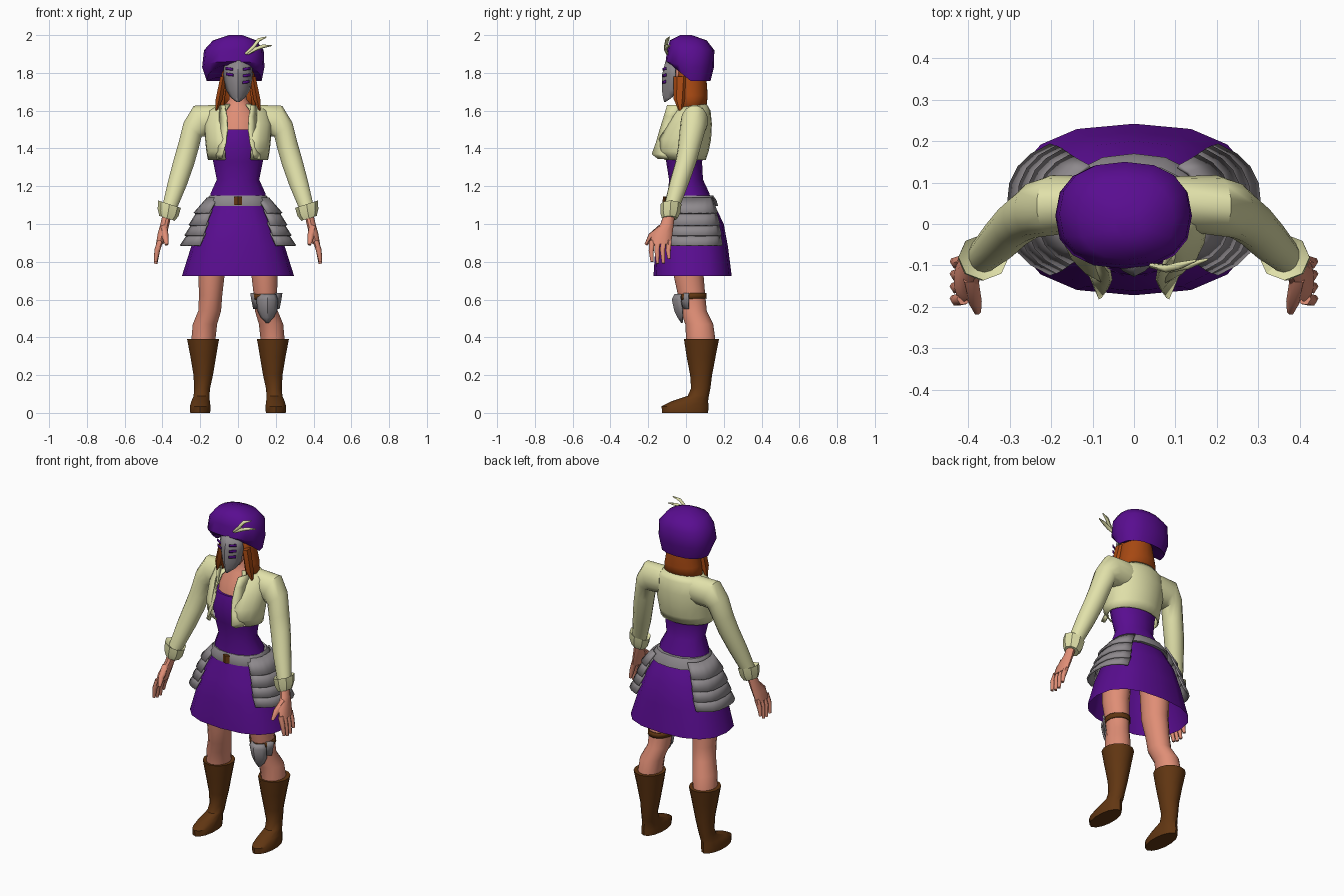
import bpy, bmesh, math
from mathutils import Vector


def material(name, rgb):
    m = bpy.data.materials.new(name)
    m.diffuse_color = (*rgb, 1)
    return m


PURPLE = material("purple cloth", (0.1, 0.004, 0.28))
CREAM = material("cream cloth", (0.75, 0.75, 0.4))
SKIN = material("skin", (0.74, 0.27, 0.18))
STEEL = material("steel grey", (0.27, 0.25, 0.265))
LEATHER = material("brown leather", (0.12, 0.037, 0.006))
HAIR = material("copper hair", (0.38, 0.065, 0.006))


def finish(name, verts, faces, mat, thick=0, angle=40):
    me = bpy.data.meshes.new(name)
    me.from_pydata(verts, [], faces)
    me.materials.append(mat)
    ob = bpy.data.objects.new(name, me)
    bpy.context.collection.objects.link(ob)
    if thick:
        mod = ob.modifiers.new("thickness", 'SOLIDIFY')
        mod.thickness = thick
    bpy.ops.object.select_all(action='DESELECT')
    ob.select_set(True)
    bpy.context.view_layer.objects.active = ob
    bpy.ops.object.shade_smooth_by_angle(angle=math.radians(angle))
    return ob


def loft(name, rings, mat, n=14, arc=None, p=1.0, side=1, cap=(True, True), thick=0, angle=40):
    """rings: (x, y, z, rx, ry, tilt in degrees, extra height at the front)"""
    a0, a1 = arc or (0, 360)
    cols = n + 1 if arc else n
    power = lambda v: math.copysign(abs(v) ** p, v)
    verts = []
    for r in rings:
        x, y, z, rx, ry, tilt, lift = (*r, 0, 0)[:7] if len(r) < 7 else r
        t = math.radians(tilt)
        for i in range(cols):
            a = math.radians(a0 + (a1 - a0) * i / n)
            s, c = power(math.sin(a)), power(math.cos(a))
            verts.append((side * (x + rx * s * math.cos(t)), y - ry * c,
                          z + rx * s * math.sin(t) + lift * max(0, c)))
    faces = []
    for j in range(len(rings) - 1):
        for i in range(n):
            k = (i + 1) % cols
            faces.append((j * cols + i, j * cols + k, (j + 1) * cols + k, (j + 1) * cols + i))
    if not arc:
        if cap[0]:
            faces.append(tuple(reversed(range(cols))))
        if cap[1]:
            faces.append(tuple(range(len(verts) - cols, len(verts))))
    if (rings[0][2] > rings[-1][2]) != (side < 0):
        faces = [tuple(reversed(f)) for f in faces]
    return finish(name, verts, faces, mat, thick, angle)


def plate(name, rows, mat, x=0, cols=6, thick=0.008):
    """rows, top to bottom: (z, half width, centre y, edge y)"""
    verts, faces = [], []
    for z, w, yc, ye in rows:
        for i in range(cols + 1):
            u = 2 * i / cols - 1
            verts.append((x + w * u, yc + (ye - yc) * abs(u) ** 1.5, z))
    c = cols + 1
    for j in range(len(rows) - 1):
        for i in range(cols):
            faces.append((j * c + i, (j + 1) * c + i, (j + 1) * c + i + 1, j * c + i + 1))
    return finish(name, verts, faces, mat, thick)


def rod(name, pts, radii, mat, n=6):
    """tapered tube through the points"""
    pts = [Vector(q) for q in pts]
    verts, faces = [], []
    for i, q in enumerate(pts):
        d = (pts[min(i + 1, len(pts) - 1)] - pts[max(i - 1, 0)]).normalized()
        u = d.cross(Vector((0, 1, 0.2))).normalized()
        v = d.cross(u)
        for k in range(n):
            a = 2 * math.pi * k / n
            verts.append(q + radii[i] * (u * math.cos(a) + v * math.sin(a)))
    for j in range(len(pts) - 1):
        for k in range(n):
            m = (k + 1) % n
            faces.append((j * n + k, j * n + m, (j + 1) * n + m, (j + 1) * n + k))
    faces += [tuple(reversed(range(n))), tuple(range(len(verts) - n, len(verts)))]
    return finish(name, verts, faces, mat, angle=60)


# torso
loft("bodice", [(0, .02, 1.08, .15, .115), (0, .015, 1.16, .15, .11), (0, 0, 1.235, .115, .09),
                (0, -.01, 1.33, .135, .095), (0, -.01, 1.42, .145, .115), (0, 0, 1.5, .13, .105)], PURPLE)
loft("chest_and_neck", [(0, 0, 1.46, .12, .098), (0, .015, 1.56, .115, .095), (0, .03, 1.62, .08, .07),
                        (0, .025, 1.66, .048, .05), (0, .015, 1.76, .045, .05)], SKIN)
loft("head", [(0, -.03, 1.67, .03, .03), (0, -.02, 1.71, .055, .065), (0, 0, 1.78, .07, .085),
              (0, .01, 1.87, .06, .07)], SKIN)

# skirt, open underneath
loft("skirt", [(0, .035, .725, .297, .207), (0, .03, .88, .248, .192), (0, .032, 1.0, .2, .168),
               (0, .028, 1.07, .165, .138), (0, .022, 1.12, .145, .118)], PURPLE, n=16, p=.8, cap=(False, True))

# belt and layered hip plates
loft("belt", [(0, .03, 1.095, .172, .14), (0, .025, 1.125, .168, .137), (0, .023, 1.152, .15, .12)],
     STEEL, n=16, p=.85)
loft("buckle", [(0, -.113, 1.1, .022, .012), (0, -.11, 1.145, .022, .012)], LEATHER, n=4, p=.3)
hip_layers = [(1.14, 1.06, .165, .235, .125, .155), (1.075, .995, .212, .262, .145, .17),
              (1.01, .94, .24, .284, .16, .18), (.955, .888, .262, .308, .172, .185)]
for s, label in ((1, "left"), (-1, "right")):
    for i, (z1, z0, r1, r0, d1, d0) in enumerate(hip_layers):
        loft(f"hip_plate_{label}_{i + 1}", [(0, .035, z0, r0, d0), (0, .035, z1, r1, d1)], STEEL,
             n=8, arc=(35, 145), p=.75, side=s, thick=.01, angle=30)

# jacket body, open at the front
loft("jacket", [(0, -.01, 1.34, .16, .115), (0, -.02, 1.385, .168, .14), (0, -.012, 1.45, .175, .145),
                (0, .012, 1.53, .18, .125), (0, .03, 1.6, .16, .1), (0, .04, 1.635, .1, .07)],
     CREAM, n=18, arc=(25, 335), thick=.008)

for s, label in ((1, "left"), (-1, "right")):
    # turned-out lapel
    edge = [(1.63, .075, -.1, .1, -.02), (1.57, .062, -.118, .1, -.07), (1.5, .058, -.14, .1, -.1),
            (1.43, .068, -.16, .11, -.11), (1.37, .085, -.182, .12, -.1), (1.345, .09, -.15, .12, -.08)]
    v = [(s * q[k], q[k + 1], q[0]) for q in edge for k in (1, 3)]
    f = [(2 * i, 2 * i + 2, 2 * i + 3, 2 * i + 1)[::s] for i in range(len(edge) - 1)]
    finish(f"lapel_{label}", v, f, CREAM, .008)

    # sleeve and cuff
    loft(f"sleeve_{label}", [(.1, .05, 1.55, .083, .065, 85), (.2, .045, 1.545, .09, .073, 67),
                             (.24, .035, 1.5, .062, .068, 38), (.263, .018, 1.41, .057, .06, 20),
                             (.286, 0, 1.33, .057, .056, 20), (.32, -.035, 1.22, .052, .052, 18),
                             (.362, -.075, 1.09, .04, .042, 18)], CREAM, side=s)
    loft(f"cuff_{label}", [(.36, -.08, 1.09, .036, .036, 18), (.363, -.08, 1.105, .064, .056, 18),
                           (.37, -.083, 1.06, .058, .053, 18), (.376, -.086, 1.03, .043, .042, 18)],
         CREAM, n=8, side=s, angle=25)

    # hand with fingers and thumb
    loft(f"palm_{label}", [(.376, -.088, 1.05, .025, .03), (.387, -.1, 1.0, .025, .035),
                           (.4, -.125, .95, .026, .054), (.414, -.135, .895, .021, .056)], SKIN, n=10, side=s)
    for i in range(4):
        y = -.18 + .03 * i
        tip = (.8, .79, .792, .815)[i]
        rod(f"finger_{label}_{i + 1}", [(s * .412, y, .91), (s * .428, y - .004, .86), (s * .436, y, tip)],
            (.016, .015, .009), SKIN)
    rod(f"thumb_{label}", [(s * .395, -.13, .98), (s * .385, -.185, .935), (s * .378, -.212, .89)],
        (.02, .018, .009), SKIN)

    # leg and boot
    loft(f"leg_{label}", [(.185, .08, .37, .065, .078), (.175, .07, .47, .066, .074), (.15, .04, .54, .062, .07),
                          (.145, .03, .62, .063, .072), (.14, .012, .74, .072, .08), (.135, .015, .95, .08, .09)],
         SKIN, side=s)
    loft(f"boot_{label}", [(.2, -.005, 0, .054, .122), (.2, -.005, .035, .056, .124), (.198, .02, .062, .05, .097),
                           (.193, .065, .09, .043, .056), (.19, .078, .13, .043, .051), (.184, .08, .2, .053, .058),
                           (.184, .08, .3, .07, .077), (.185, .082, .392, .087, .093)], LEATHER, side=s)

# guard and strap on the left knee
loft("knee_strap", [(.146, .032, .605, .069, .078, 0, -.01), (.145, .03, .635, .07, .079, 0, -.01)],
     LEATHER, cap=(False, False), thick=.006)
plate("knee_wings", [(.635, .085, -.03, .01), (.6, .08, -.04, .01), (.55, .07, -.03, .01)], STEEL, x=.15)
plate("knee_shield", [(.63, .045, -.06, -.03), (.6, .058, -.075, -.03), (.54, .052, -.062, -.02),
                      (.505, .035, -.045, -.02), (.475, .006, -.025, -.02)], STEEL, x=.155)

# hair around the sides and back
loft("hair", [(0, .025, 1.605, .118, .082), (0, .025, 1.68, .108, .09), (0, .02, 1.77, .09, .088),
              (0, .02, 1.87, .08, .08)], HAIR, n=14, arc=(45, 315), thick=.012)
for s, label in ((1, "left"), (-1, "right")):
    loft(f"hair_lock_{label}", [(.115, -.03, 1.6, .006, .008), (.1, -.035, 1.66, .021, .03),
                                (.078, -.03, 1.78, .018, .035)], HAIR, n=6, side=s)

# face mask with slits
plate("mask", [(1.865, .072, -.108, -.06), (1.79, .079, -.127, -.06), (1.71, .064, -.128, -.06),
               (1.67, .04, -.122, -.075), (1.645, .008, -.115, -.11)], STEEL, thick=.01)
for i, (x, z) in enumerate(((.045, 1.82), (.045, 1.785), (.042, 1.75), (-.045, 1.82), (-.043, 1.79))):
    k = math.copysign(1, x)
    y = -.122 + (abs(x) - .02) * .5
    v = [(x - .017 * k, y - .0155, z - .008), (x + .02 * k, y + .003, z - .004),
         (x + .02 * k, y + .003, z + .012), (x - .017 * k, y - .0155, z + .005)]
    finish(f"mask_slit_{i + 1}", v, [(0, 1, 2, 3)[::int(k)]], PURPLE, .003)

# soft cap
loft("cap", [(-.015, .03, 1.775, .1, .08, 0, .07), (-.02, .025, 1.757, .145, .105, 0, .085),
             (-.025, .02, 1.83, .165, .128, 0, .03), (-.022, .025, 1.92, .158, .125),
             (-.018, .012, 1.972, .115, .098), (-.012, 0, 2.0, .035, .03)], PURPLE, n=16, p=.85, angle=50)
rod("feather_1", [(.04, -.1, 1.9), (.08, -.108, 1.935), (.11, -.1, 1.975), (.15, -.088, 1.99)],
    (.006, .01, .01, .003), CREAM)
rod("feather_2", [(.05, -.1, 1.9), (.09, -.108, 1.925), (.13, -.1, 1.94), (.178, -.085, 1.945)],
    (.006, .01, .01, .003), CREAM)
